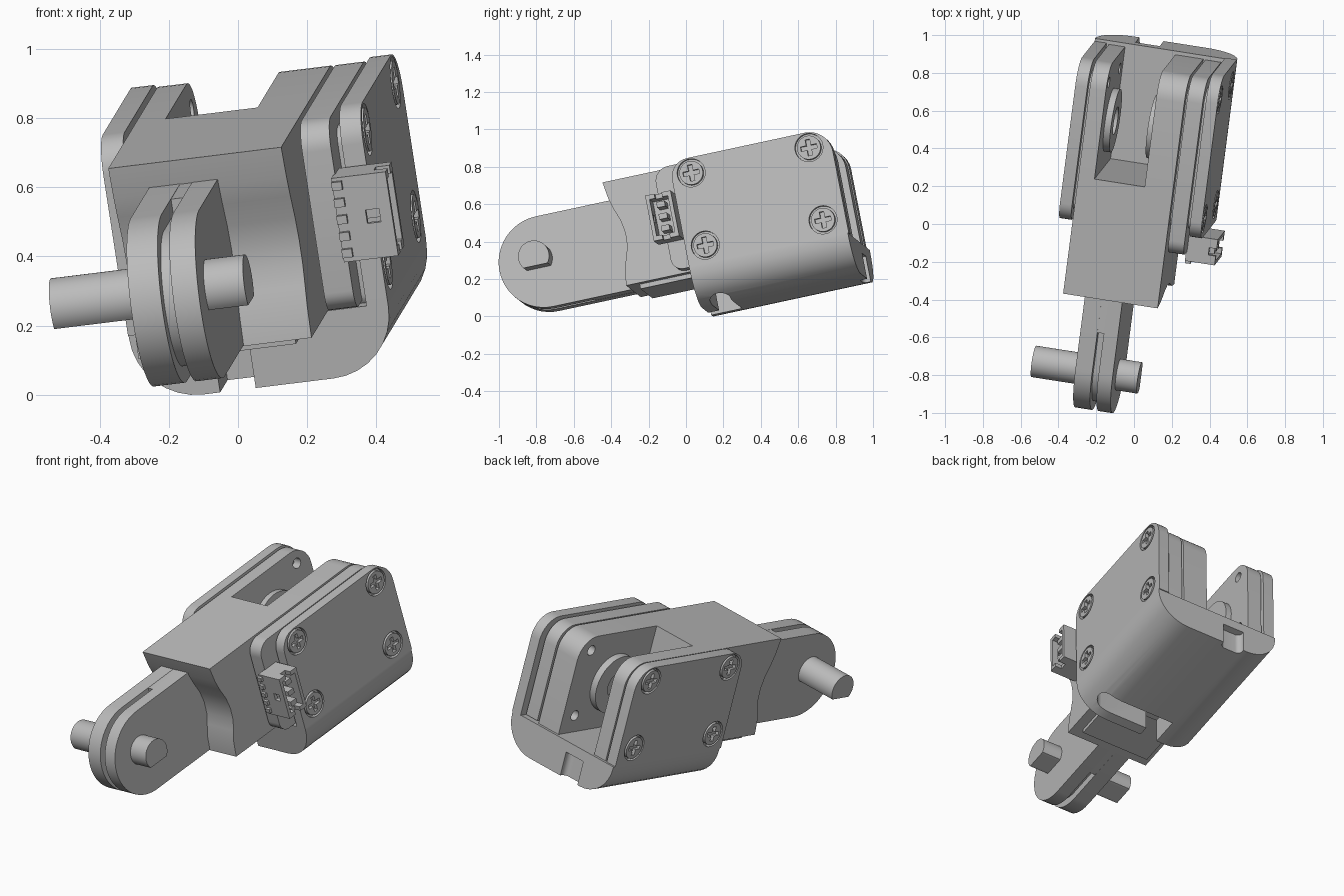
import bpy, bmesh, math
from mathutils import Vector, Matrix

if "Cube" in bpy.data.objects:
    bpy.data.objects.remove(bpy.data.objects["Cube"], do_unlink=True)

grey = bpy.data.materials.new("plain_grey")
grey.use_nodes = True
grey.diffuse_color = (0.5, 0.5, 0.5, 1)
grey.node_tree.nodes["Principled BSDF"].inputs["Base Color"].default_value = (0.5, 0.5, 0.5, 1)

parts = []


def prism(name, pts, axis, lo, hi, keep=True):
    """Extrude a 2D outline along width (0), length (1) or height (2)."""
    bm = bmesh.new()

    def place(p, d):
        c = list(p)
        c.insert(axis, d)
        return bm.verts.new(c)
    a = [place(p, lo) for p in pts]
    b = [place(p, hi) for p in pts]
    bm.faces.new(a)
    bm.faces.new(b)
    for i in range(len(a)):
        j = (i + 1) % len(a)
        bm.faces.new((a[i], a[j], b[j], b[i]))
    bmesh.ops.recalc_face_normals(bm, faces=bm.faces)
    me = bpy.data.meshes.new(name)
    bm.to_mesh(me)
    bm.free()
    me.materials.append(grey)
    ob = bpy.data.objects.new(name, me)
    bpy.context.collection.objects.link(ob)
    if keep:
        parts.append(ob)
    return ob


def cut(ob, cutter):
    """Subtract a helper solid and discard it."""
    mod = ob.modifiers.new("cut", "BOOLEAN")
    mod.operation, mod.solver, mod.object = "DIFFERENCE", "EXACT", cutter
    bpy.context.view_layer.objects.active = ob
    bpy.ops.object.modifier_apply(modifier=mod.name)
    bpy.data.objects.remove(cutter, do_unlink=True)


def fillet(corners, n=8):
    """Outline from (x, y, radius) corners, rounding the right angles."""
    out = []
    for i, (x, y, r) in enumerate(corners):
        c = Vector((x, y))
        if r == 0:
            out.append(c)
            continue
        before = (Vector(corners[i - 1][:2]) - c).normalized()
        after = (Vector(corners[(i + 1) % len(corners)][:2]) - c).normalized()
        for k in range(n + 1):
            t = math.pi / 2 * k / n
            out.append(c + before * r * (1 - math.sin(t)) + after * r * (1 - math.cos(t)))
    return out


def rect(x0, x1, y0, y1, bl=0, br=0, tr=0, tl=0):
    return fillet([(x0, y0, bl), (x1, y0, br), (x1, y1, tr), (x0, y1, tl)])


def circle(x, y, r, n=40):
    return [(x + r * math.cos(2 * math.pi * k / n), y + r * math.sin(2 * math.pi * k / n))
            for k in range(n)]


def box(name, w0, w1, l0, l1, u0, u1, keep=True):
    return prism(name, rect(l0, l1, u0, u1), 0, w0, w1, keep)


# Gearbox body with hollow curved front
front = [(-.264, .752), (-.25, .66), (-.233, .60), (-.207, .53), (-.195, .46), (-.198, .39),
         (-.215, .33), (-.235, .27), (-.245, .18)]
prism("gearbox_body", front + [(.375, .18), (.375, .752)], 0, -.232, .278)
box("body_underside", -.2, .22, -.18, .2, .155, .185)

# Rear fork arms with a small hole in each rear corner
for name, w0, w1, inner in (("left_arm", .126, .278, .126), ("right_arm", -.232, -.145, -.145)):
    arm = prism(name, rect(.375, .985, .15, .752, 0, 0, .13, 0), 0, w0, w1)
    for u in (.28, .67):
        cut(arm, prism("corner_hole", circle(.885, u, .03, 20), 0, inner - .05, inner + .05, False))

# Turning discs facing into the pocket
for name, w0, w1 in (("right_disc", -.15, -.11), ("left_disc", .085, .13)):
    disc = prism(name, circle(.64, .45, .17), 0, w0, w1)
    cut(disc, prism("disc_hole", circle(.64, .45, .075), 0, w0 - .1, w1 + .1, False))

# Layered side plates with grooves between them
prism("left_groove_core", rect(.17, .93, .16, .70, .05, .05, .1, .05), 0, .27, .41)
prism("left_inner_plate", rect(.03, .985, .19, .75, .06, 0, .12, .08), 0, .29, .375)
prism("right_groove_core", rect(.18, .93, .14, .71, 0, 0, .1, .05), 0, -.26, -.2)


def cover(name, l0, l1, screws, w_in, w_out):
    """Side cover with four countersunk cross-head screws."""
    plate = prism(name, rect(l0, l1, .18, .758, 0, 0, .13, .1), 0, min(w_in, w_out), max(w_in, w_out))
    s = 1 if w_out > w_in else -1

    def span(a, b):
        return sorted((w_out + s * a, w_out + s * b))
    for l in screws:
        for u in (.277, .675):
            cut(plate, prism("recess", circle(l, u, .076, 32), 0, *span(-.025, .03), False))
            head = prism(name + "_screw", circle(l, u, .064, 32), 0, *span(-.03, .002))
            for a, b in ((.044, .012), (.012, .044)):
                cut(head, box("cross", *span(-.018, .03), l - a, l + a, u - b, u + b, False))


cover("left_cover", .13, 1.01, (.238, .887), .392, .455)
cover("right_cover", .12, .99, (.22, .868), -.245, -.31)

# Solid rounded bottom shell with cable channel and rear notch
shell = prism("bottom_shell", fillet([
    (.455, .18, 0), (.455, -.02, .19), (-.31, -.02, .19), (-.31, .18, 0)]), 1, .13, 1.005)
cut(shell, prism("channel_entry", rect(-.07, .035, .0, .3), 2, -.1, .14, False))
cut(shell, prism("cable_channel", rect(-.05, .38, .19, .3, 0, .05, .05, 0), 2, -.1, .14, False))
cut(shell, prism("rear_notch", rect(-.1, .03, .965, 1.1, .03, .03), 2, -.1, .12, False))


# Output lug: two rounded cheeks around a slimmer core
def lug(name, r, w0, w1):
    l, u = -.678, .431
    arc = [(l + r * math.cos(t), u + r * math.sin(t))
           for t in (math.pi / 2 + math.pi * k / 24 for k in range(25))]
    prism(name, arc + [(-.15, u - r), (-.15, u + r)], 0, w0, w1)


lug("lug_right_cheek", .248, -.124, -.033)
lug("lug_left_cheek", .248, .002, .078)
lug("lug_core", .2, -.05, .01)
box("lug_slot_end", -.05, .01, -.46, -.15, .184, .678)

# Flatted cross shaft
prism("shaft", [(l, max(u, .402)) for l, u in circle(-.715, .454, .084, 48)], 0, -.378, .194)

# Cable connector: open socket with side window and contacts
socket = box("connector", .37, .53, -.02, .12, .345, .595)
cut(socket, box("socket_space", .41, .6, .0, .1, .37, .57, False))
cut(socket, box("socket_window", .455, .495, -.1, .01, .45, .49, False))
for u in (.345, .56):
    cut(socket, box("socket_notch", .49, .6, .03, .07, u - .03, u + .06, False))
for k in range(3):
    box("contact", .4, .515, .03, .075, .39 + .065 * k, .42 + .065 * k)
for k in range(5):
    box("solder_tab", .37, .4, -.035, -.015, .36 + .05 * k, .385 + .05 * k)

# Tilt the whole assembly into its resting pose
L = Vector((.13, 1, .215)).normalized()
W = Vector((1, -.147, .125))
W = (W - L * W.dot(L)).normalized()
U = W.cross(L)
pose = Matrix((W, L, U)).transposed().to_4x4()
for ob in parts:
    ob.data.transform(pose)
pts = [v.co for ob in parts for v in ob.data.vertices]
lo = [min(p[i] for p in pts) for i in range(3)]
hi = [max(p[i] for p in pts) for i in range(3)]
shift = Matrix.Translation((-(lo[0] + hi[0]) / 2, -(lo[1] + hi[1]) / 2, -lo[2]))
for ob in parts:
    ob.data.transform(shift)
    ob.data.update()

# Smooth curved faces, keep edges crisp
bpy.ops.object.select_all(action="DESELECT")
for ob in parts:
    ob.select_set(True)
bpy.context.view_layer.objects.active = parts[0]
bpy.ops.object.shade_smooth_by_angle(angle=math.radians(30))
